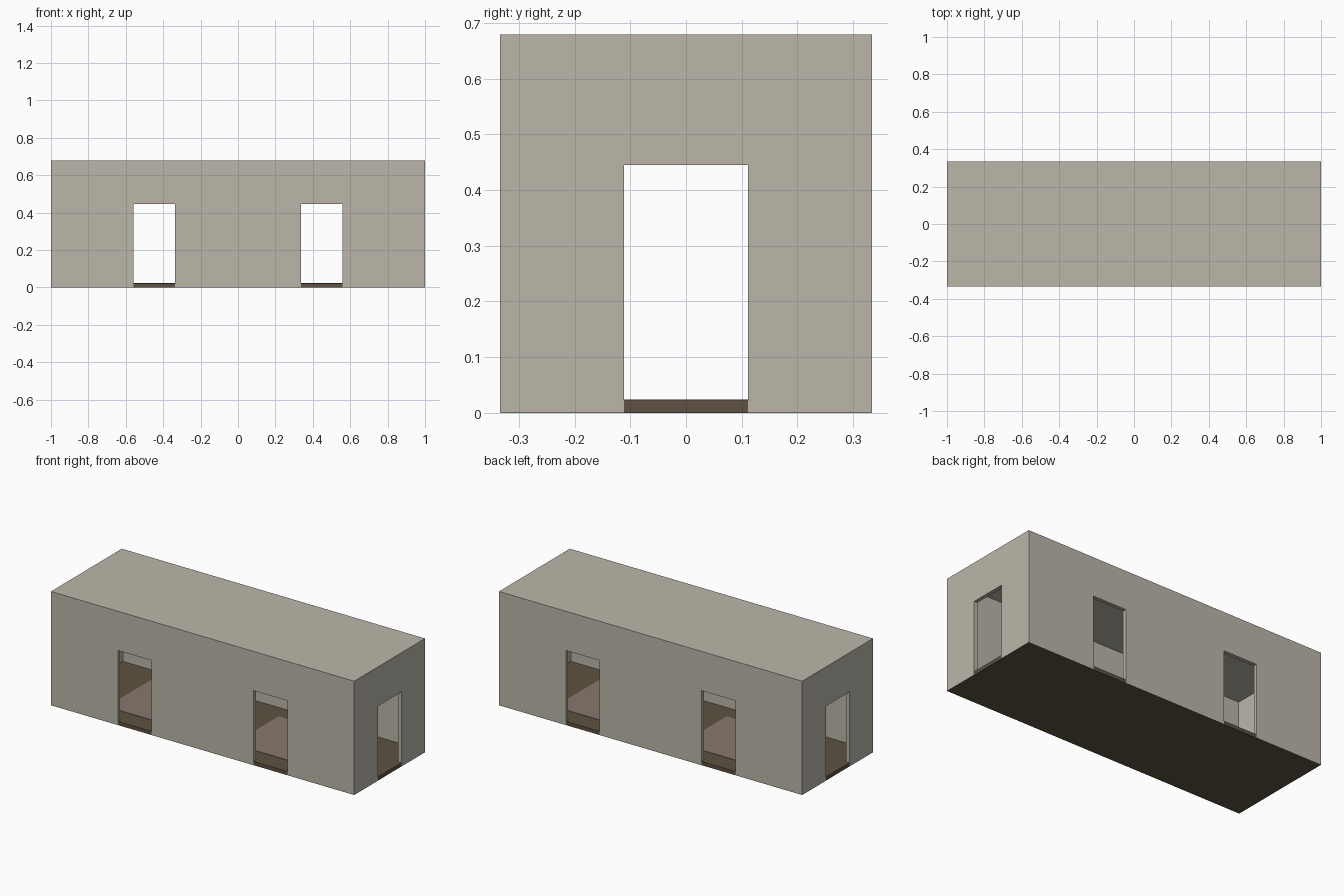
import bpy

if "Cube" in bpy.data.objects:
    bpy.data.objects.remove(bpy.data.objects["Cube"])

# Overall sizes
HX, HY, H, T = 1.0, 0.3335, 0.679, 0.022
DOOR_W, DOOR_H, DOOR_X = 0.223, 0.445, 0.447


def material(name, rgb):
    m = bpy.data.materials.new(name)
    m.diffuse_color = (*rgb, 1.0)
    m.use_nodes = True
    m.node_tree.nodes["Principled BSDF"].inputs["Base Color"].default_value = m.diffuse_color
    return m


def box(name, lo, hi, mat=None):
    """Axis-aligned box between two corners."""
    (x0, y0, z0), (x1, y1, z1) = lo, hi
    verts = [(x, y, z) for x in (x0, x1) for y in (y0, y1) for z in (z0, z1)]
    faces = [(0, 1, 3, 2), (4, 6, 7, 5), (0, 4, 5, 1),
             (2, 3, 7, 6), (0, 2, 6, 4), (1, 5, 7, 3)]
    me = bpy.data.meshes.new(name)
    me.from_pydata(verts, [], faces)
    if mat:
        me.materials.append(mat)
    ob = bpy.data.objects.new(name, me)
    bpy.context.collection.objects.link(ob)
    return ob


plaster = material("warm_grey_plaster", (0.50, 0.47, 0.40))
dark_wood = material("dark_brown_floor", (0.112, 0.084, 0.056))
rug_brown = material("rug_brown", (0.25, 0.185, 0.148))

# Walls and roof: one shell, hollowed out and pierced by doorways
shell = box("wall_and_roof_shell", (-HX, -HY, 0.0005), (HX, HY, H), plaster)
cutters = [box("room_cutter", (-HX + T, -HY + T, -0.1), (HX - T, HY - T, H - T))]
w = DOOR_W / 2
for s in (-1, 1):
    cutters.append(box("side_door_cutter", (s * DOOR_X - w, -0.6, -0.2),
                       (s * DOOR_X + w, 0.6, DOOR_H)))
cutters.append(box("end_door_cutter", (-1.3, -w, -0.15), (1.3, w, DOOR_H)))

bpy.context.view_layer.objects.active = shell
for c in cutters:
    c.hide_render = True
    mod = shell.modifiers.new("cut", 'BOOLEAN')
    mod.operation = 'DIFFERENCE'
    mod.solver = 'EXACT'
    mod.object = c
    bpy.ops.object.modifier_apply(modifier=mod.name)
    bpy.data.objects.remove(c)

# Floor slab, showing in the doorways and underneath
box("floor_slab", (-HX + 0.001, -HY + 0.001, 0), (HX - 0.001, HY - 0.001, T), dark_wood)

# Two flat rugs, one by each pair of side doors
for side, (x0, x1) in (("left", (-0.715, -0.117)), ("right", (0.117, 0.715))):
    box(side + "_rug", (x0, -0.215, T), (x1, 0.215, T + 0.002), rug_brown)
